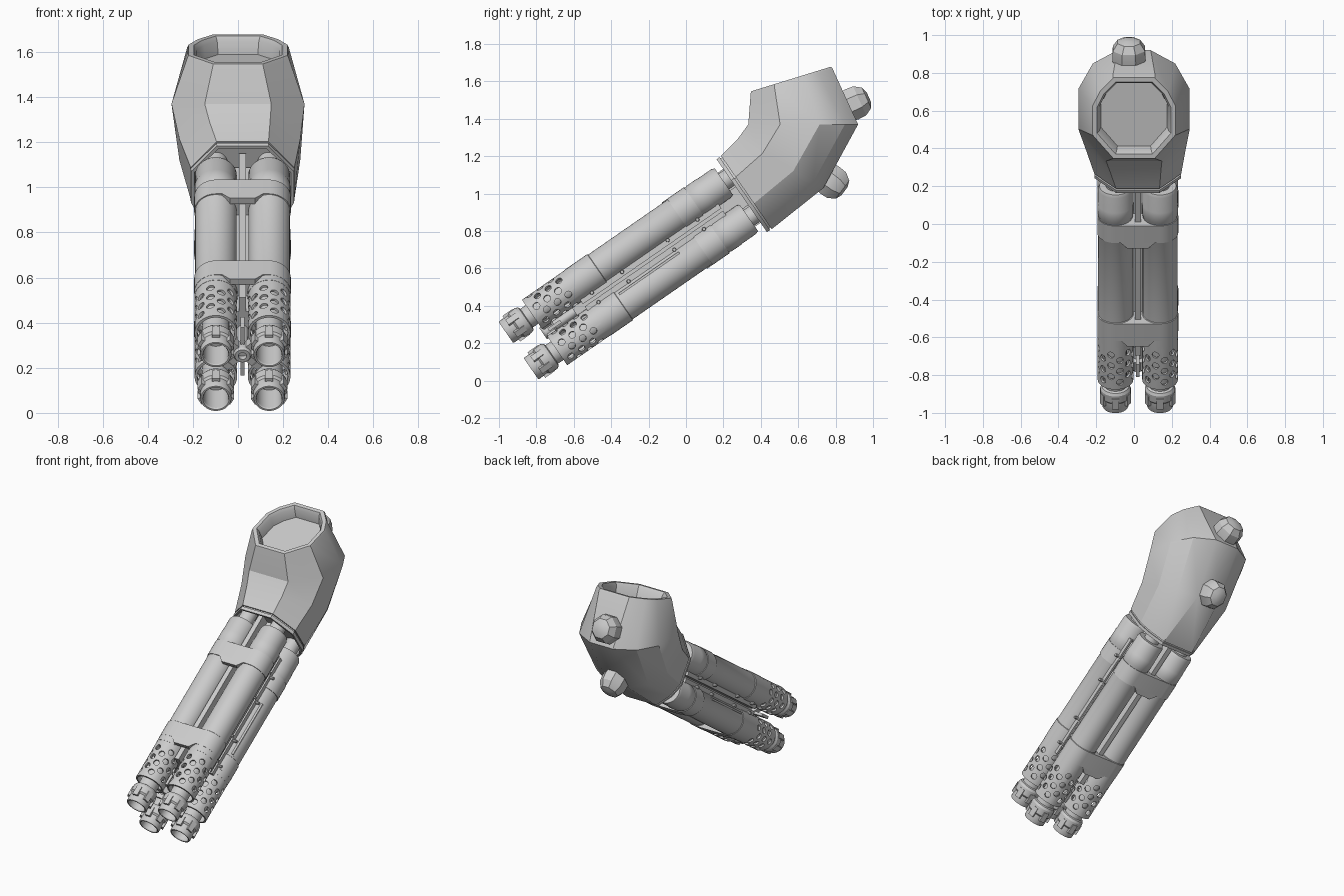
import bpy, bmesh
from math import sin, cos, pi, radians
from mathutils import Matrix, Vector

if "Cube" in bpy.data.objects:
    bpy.data.objects.remove(bpy.data.objects["Cube"])

# Barrel frame: local x = across, y = along the barrels, z = across the stack
TILT = radians(34.7)
MID = Vector((0.02, 0, 0.642))
FRAME = Matrix.Rotation(TILT, 4, 'X') @ Matrix.Translation(MID)
OFF = 0.118
SPOTS = [(sx * OFF, sz * OFF) for sx in (-1, 1) for sz in (-1, 1)]


def add(name, bm, matrix=FRAME):
    bmesh.ops.remove_doubles(bm, verts=bm.verts, dist=1e-5)
    bmesh.ops.recalc_face_normals(bm, faces=bm.faces)
    me = bpy.data.meshes.new(name)
    bm.to_mesh(me)
    bm.free()
    return place(name, me, matrix)


def place(name, me, matrix):
    ob = bpy.data.objects.new(name, me)
    bpy.context.collection.objects.link(ob)
    ob.matrix_world = matrix
    return ob


def skin(bm, rings, caps=True, closed=False):
    vs = [[bm.verts.new(p) for p in r] for r in rings]
    n = len(vs[0])
    for a, b in list(zip(vs, vs[1:])) + ([(vs[-1], vs[0])] if closed else []):
        for i in range(n):
            bm.faces.new((a[i], a[(i + 1) % n], b[(i + 1) % n], b[i]))
    if caps and not closed:
        bm.faces.new(vs[0])
        bm.faces.new(vs[-1])


def lathe(bm, prof, n=28, closed=False):
    skin(bm, [[(r * cos(2 * pi * i / n), t, r * sin(2 * pi * i / n)) for i in range(n)]
              for r, t in prof], closed=closed)


def box(bm, lo, hi, m=Matrix()):
    (a, b, c), (d, e, f) = lo, hi
    skin(bm, [[m @ Vector(p) for p in ((a, y, c), (d, y, c), (d, y, f), (a, y, f))] for y in (b, e)])


def cyl(bm, r1, r2, h, m, n=12):
    bmesh.ops.create_cone(bm, cap_ends=True, segments=n, radius1=r1, radius2=r2, depth=h, matrix=m)


# Muzzle with hollow bore, wide ring, lugs and inner barrel
bm = bmesh.new()
lathe(bm, [(.01, -.50), (.055, -.50), (.055, -.638), (.059, -.645), (.067, -.645), (.07, -.638),
           (.07, -.585), (.079, -.575), (.08, -.53), (.072, -.515), (.06, -.51), (.06, -.2), (.01, -.2)])
for k in range(6):
    box(bm, (-.018, -.61, .06), (.018, -.545, .083), Matrix.Rotation(k * pi / 3, 4, 'Y'))
muzzle = add("muzzle", bm)

# Perforated jacket, cut by staggered radial holes
bm = bmesh.new()
lathe(bm, [(.083, -.475), (.0945, -.475), (.0945, -.18), (.083, -.18)], 36, True)
jacket = add("perforated_jacket", bm)
bm = bmesh.new()
for k in range(12):
    rot = Matrix.Rotation(k * pi / 6 + pi / 12, 4, 'Y')
    for j in range(3):
        t = -.43 + .07 * j + .035 * (k % 2)
        cyl(bm, .019, .019, .05, rot @ Matrix.Translation((0, t, .09)), 12)
cutter = add("hole_cutter", bm)
cutter.hide_render = True
mod = jacket.modifiers.new("holes", 'BOOLEAN')
mod.operation, mod.solver, mod.object = 'DIFFERENCE', 'EXACT', cutter
dg = bpy.context.evaluated_depsgraph_get()
holed = bpy.data.meshes.new_from_object(jacket.evaluated_get(dg))
jacket.modifiers.clear()
jacket.data = holed
bpy.data.objects.remove(cutter)

# Plain rear tube with shallow seams
bm = bmesh.new()
lathe(bm, [(.01, -.2), (.0955, -.2), (.0955, -.05), (.092, -.047), (.092, .59), (.0945, .595),
           (.0945, .66), (.0925, .665), (.0925, .755), (.085, .772), (.05, .772), (.05, .86), (.01, .86)], 36)
tube = add("barrel_tube", bm)
for i, (x, z) in enumerate(SPOTS):
    m = FRAME @ Matrix.Translation((x, 0, z))
    for ob in (muzzle, jacket, tube):
        if i == 0:
            ob.matrix_world = m
        else:
            place(ob.name.split(".")[0], ob.data, m)

# Bands joining each pair of barrels
for sz in (-1, 1):
    for t0, t1 in ((-.16, -.05), (.47, .58)):
        bm = bmesh.new()
        r, n = .0965, 16
        prof = [(OFF * (1 if k <= n else -1) + r * sin(pi * (k if k <= n else k - 1) / n),
                 OFF * sz + r * cos(pi * (k if k <= n else k - 1) / n)) for k in range(2 * n + 2)]
        skin(bm, [[(x, t, z) for x, z in prof] for t in (t0, t1)])
        # tapered tab in the middle of the band
        zz = sz * (OFF + r)
        tab = [(-.1, t0 + .01), (.1, t0 + .01), (.055, t0 - .035), (-.055, t0 - .035)]
        skin(bm, [[(x, t, z) for x, t in tab] for z in (zz - sz * .03, zz)])
        add("pair_band", bm)

# Core spine and side flanges with bolts
bm = bmesh.new()
box(bm, (-.016, -.28, -.175), (.016, .84, .175))
box(bm, (-.1, -.28, -.06), (.1, .84, .06))
box(bm, (-.06, -.28, -.1), (.06, .84, .1))
add("core_spine", bm)
bm = bmesh.new()
for sx in (-1, 1):
    for sz in (-1, 1):
        a, b = sorted((sx * .09, sx * .163))
        c, d = sorted((sz * .008, sz * .045))
        box(bm, (a, -.22, c), (b, .68, d))
        for t in (-.146, .05, .347, .54):
            cyl(bm, .012, .009, .03, Matrix.Translation((sx * .17, t, sz * .031)) @
                Matrix.Rotation(sx * pi / 2, 4, 'Y'), 8)
add("side_flanges", bm)
# Stepped trim strip along the outer side
bm = bmesh.new()
for sx in (-1, 1):
    for t0, t1, z in ((-.13, -.03, -.075), (-.03, .36, -.058)):
        x = sx * .196
        box(bm, (min(x * .93, x), t0, z - .006), (max(x * .93, x), t1, z + .006))
add("side_trim", bm)

# Front hub with spokes and fins
bm = bmesh.new()
lathe(bm, [(.008, -.46), (.018, -.46), (.018, -.485), (.034, -.485), (.04, -.475), (.04, -.42),
           (.025, -.41), (.025, -.25), (.008, -.25)], 16)
for k in range(4):
    box(bm, (-.016, -.47, .03), (.016, -.42, .115), Matrix.Rotation(pi / 4 + k * pi / 2, 4, 'Y'))
    box(bm, (-.009, -.45, .03), (.009, -.37, .13), Matrix.Rotation(k * pi / 2, 4, 'Y'))
add("front_hub", bm)

# Elbow housing: lofted faceted rings (front point, back point, half width, centre x, scale)
HALF = [(.5, -1), (1, -.42), (1, .3)]
OCT = HALF + [(.82, .66), (.5, 1)]
BODY = HALF + [(.74, .76), (.3, 1)]


def ring(front, back, hw, cx, shape=BODY, scale=1, shift=(0, 0)):
    f, b = Vector(front), Vector(back)
    c, h = (f + b) / 2 + Vector(shift), (b - f) / 2 * scale
    pts = shape + [(-u, v) for u, v in reversed(shape)]
    return [(cx + u * hw * scale, c.x + v * h.x, c.y + v * h.y) for u, v in pts]


def at(t, s):
    return (t * cos(TILT) - s * sin(TILT), t * sin(TILT) + s * cos(TILT))


def mount(t, scale):
    return ring(at(t, .882), at(t, .405), .23, .02, OCT, scale)


top = ((.342, 1.545), (.78, 1.68), .225, 0, OCT)
down = Vector((.295, -.956))
bm = bmesh.new()
skin(bm, [ring(*top, .78, down * .08), ring(*top, .82, down * .02), ring(*top, .87), ring(*top, .975),
          ring(*top, 1, down * .012),
          ring((.333, 1.37), (.92, 1.37), .295, 0),
          ring((.275, 1.29), (.735, 1.03), .268, .008),
          mount(.838, 1), mount(.838, .96), mount(.828, .96), mount(.828, 1),
          mount(.808, .99), mount(.808, .93), mount(.86, .9)])
add("elbow_housing", bm, Matrix())

# Two domed knobs on the back of the elbow
for name, pos, axis, sy in (("upper_knob", (-.027, .86, 1.465), (0, .91, .41), 1),
                            ("lower_knob", (0, .745, 1.09), (0, .8, -.6), .9)):
    bm = bmesh.new()
    n = 8
    skin(bm, [[(r * sy * cos(2 * pi * (i + .5) / n), r * sin(2 * pi * (i + .5) / n), z) for i in range(n)]
              for r, z in ((.08, -.08), (.095, .03), (.092, .075), (.065, .115), (.03, .128))])
    q = Vector(axis).to_track_quat('Z', 'Y').to_matrix().to_4x4()
    add(name, bm, Matrix.Translation(pos) @ q)

# Smooth curved walls, keep hard edges
bpy.ops.object.select_all(action='DESELECT')
for ob in bpy.context.scene.objects:
    ob.select_set(True)
    bpy.context.view_layer.objects.active = ob
bpy.ops.object.shade_smooth_by_angle(angle=radians(28))
